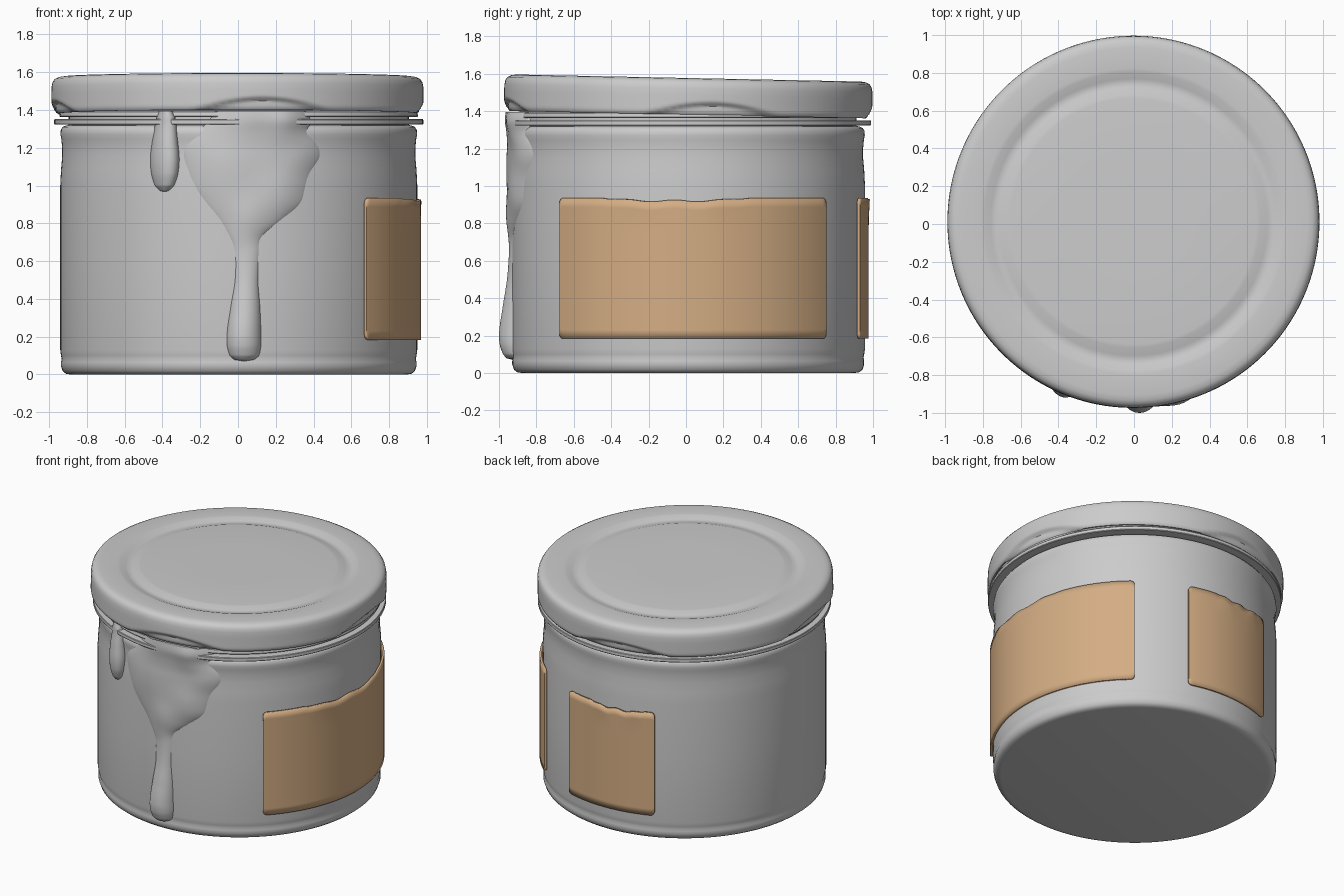
import bpy, bmesh, math
from math import sin, cos, pi, radians, exp, sqrt, asin

if "Cube" in bpy.data.objects:
    bpy.data.objects.remove(bpy.data.objects["Cube"])

CX, CY = 0.004, 0.012          # jar axis


def finish(bm, name, angle=35, loc=(CX, CY, 0)):
    bmesh.ops.remove_doubles(bm, verts=bm.verts, dist=1e-5)
    bmesh.ops.recalc_face_normals(bm, faces=bm.faces)
    me = bpy.data.meshes.new(name)
    bm.to_mesh(me)
    bm.free()
    ob = bpy.data.objects.new(name, me)
    bpy.context.collection.objects.link(ob)
    ob.location = loc
    bpy.ops.object.select_all(action='DESELECT')
    ob.select_set(True)
    bpy.context.view_layer.objects.active = ob
    bpy.ops.object.shade_smooth_by_angle(angle=radians(angle))
    return ob


def grid(bm, rows, closed=False):
    """Skin rows of points with quads."""
    vs = [[bm.verts.new(p) for p in row] for row in rows]
    n = len(vs[0])
    for a, b in zip(vs, vs[1:]):
        for j in range(n if closed else n - 1):
            k = (j + 1) % n
            bm.faces.new((a[j], a[k], b[k], b[j]))
    return vs


def lathe(name, profile, n=128, warp=None, loc=(CX, CY, 0)):
    bm = bmesh.new()
    rows = []
    for r, z in profile:
        row = []
        for j in range(n):
            t = 2 * pi * j / n
            q = r - (warp(t, r, z) if warp else 0)
            row.append((q * cos(t), q * sin(t), z))
        rows.append(row)
    vs = grid(bm, rows, True)
    bm.faces.new(vs[0])
    bm.faces.new(vs[-1])
    return finish(bm, name, loc=loc)


def lerp_table(tab, z):
    """Smooth (Catmull-Rom) lookup in a table keyed by its first column."""
    i = max(k for k in range(len(tab) - 1) if tab[k][0] <= z or k == 0)
    p = [tab[min(max(i + d, 0), len(tab) - 1)] for d in (-1, 0, 1, 2)]
    t = (z - p[1][0]) / (p[2][0] - p[1][0])
    out = []
    for a, b, c, d in zip(*[q[1:] for q in p]):
        out.append(b + 0.5 * t * (c - a + t * (2*a - 5*b + 4*c - d + t * (3*(b - c) + d - a))))
    return out


# Glass body with waisted neck
lathe("jar_body", [
    (0.89, 0), (0.915, 0.004), (0.932, 0.018), (0.941, 0.045), (0.941, 0.065), (0.937, 0.083),
    (0.941, 0.10), (0.945, 0.13), (0.945, 0.6), (0.945, 1.0), (0.941, 1.08), (0.935, 1.15),
    (0.935, 1.2), (0.939, 1.245), (0.944, 1.27), (0.942, 1.295), (0.932, 1.31), (0.915, 1.318),
    (0.90, 1.32), (0.90, 1.5)])

# Neck rings
lathe("neck_ring", [(0.89, 1.323), (0.974, 1.323), (0.977, 1.327), (0.977, 1.347), (0.974, 1.351), (0.89, 1.351)])
lathe("thread_ring", [(0.89, 1.363), (0.945, 1.363), (0.949, 1.368), (0.945, 1.39), (0.89, 1.40)])


# Lid: tilted cap with a ring groove and four lug dents along its lower edge
def lug_dent(t, r, z):
    if r < 0.94 or z > -0.08:
        return 0
    d = (t - radians(8) + pi / 4) % (pi / 2) - pi / 4
    h = 0.075 * (1 - (d / 0.38) ** 2)
    s = min(max((h - (z + 0.197)) / 0.03, 0), 1)
    return 0.022 * s * s * (3 - 2 * s)


lid = lathe("lid", [
    (0.3, 0), (0.65, 0), (0.67, -0.002), (0.71, -0.015), (0.725, -0.018), (0.74, -0.018),
    (0.755, -0.015), (0.79, -0.002), (0.81, 0), (0.92, 0), (0.948, -0.004), (0.968, -0.014),
    (0.979, -0.03), (0.984, -0.055), (0.985, -0.09), (0.985, -0.11), (0.985, -0.12),
    (0.985, -0.13), (0.985, -0.14), (0.985, -0.15), (0.985, -0.16), (0.985, -0.172),
    (0.982, -0.187), (0.974, -0.196), (0.965, -0.196), (0.957, -0.187), (0.952, -0.16),
    (0.952, -0.03), (0.3, -0.03)], n=160, warp=lug_dent, loc=(-0.003, 0.014, 1.577))
lid.rotation_euler.x = -0.0205

# Paper labels with rounded corners and a rumpled upper edge
paper = bpy.data.materials.new("label_paper")
paper.diffuse_color = (0.66, 0.42, 0.23, 1)
paper.use_nodes = True
paper.node_tree.nodes["Principled BSDF"].inputs["Base Color"].default_value = paper.diffuse_color


def label(name, a0, a1, dip0, dip1):
    z0, z1, rad, c = 0.183, 0.935, 0.949, 0.028
    width = radians(a1 - a0) * rad
    ends = [c * (1 - cos(pi / 2 * i / 6)) for i in range(6)]
    n = 60
    us = ends + [c + (width - 2 * c) * i / n for i in range(n + 1)] + [width - e for e in reversed(ends)]
    rows = []
    for u in us:
        d = min(u, width - u, c) if min(u, width - u) < c else c
        cut = c - sqrt(max(c * c - (c - d) ** 2, 0))
        f = (u / width - dip0) / (dip1 - dip0)
        w = sin(pi * f) ** 0.7 if 0 < f < 1 else 0
        top = z1 - cut - w * (0.015 + 0.006 * cos(6 * pi * f))
        row = []
        for i in range(17):
            v = i / 16
            z = z0 + cut + (top - z0 - cut) * v
            r = rad + w * 0.008 * max(0, (v - 0.85) / 0.15) * (0.5 + 0.5 * sin(9 * f))
            t = radians(a0) + u / rad
            row.append((r * cos(t), r * sin(t), z))
        rows.append(row)
    bm = bmesh.new()
    grid(bm, rows)
    ob = finish(bm, name)
    m = ob.modifiers.new("thickness", 'SOLIDIFY')
    m.thickness = 0.016
    # outward side: normals of the open sheet decide the direction
    p = ob.data.polygons[len(ob.data.polygons) // 2]
    m.offset = 1 if p.normal.dot((p.center.x, p.center.y, 0)) > 0 else -1
    ob.data.materials.append(paper)


label("wide_label", -45.6, 50, 0.18, 0.68)
label("narrow_label", 72, 113, 0.3, 0.9)


# Drips running down the front: rows of z, left x, right x, bulge
def drip(name, tab, lumps, base=0.925, steps=90, cols=32):
    rows = []
    lo, hi = tab[0][0], tab[-1][0]
    for i in range(steps + 1):
        s = i / steps
        z = lo + (hi - lo) * (s ** 1.5)
        x0, x1, h = lerp_table(tab, z)
        row = []
        for j in range(cols + 1):
            u = 0.5 - 0.5 * cos(pi * j / cols)
            x = x0 + (x1 - x0) * u
            edge = max(1 - (2 * u - 1) ** 2, 0) ** 0.5
            bump = sum(k * exp(-((x - lx) / w) ** 2 - ((z - lz) / w) ** 2) for lx, lz, w, k in lumps)
            r = base + edge * (max(h, 0) + bump)
            t = asin((x - CX) / r)
            row.append((r * sin(t), -r * cos(t), z))
        rows.append(row)
    bm = bmesh.new()
    grid(bm, rows)
    # close the back against the glass
    bmesh.ops.holes_fill(bm, edges=[e for e in bm.edges if e.is_boundary], sides=0)
    return finish(bm, name, 60)


drip("large_drip", [
    (0.07, 0.025, 0.04, 0.015), (0.078, -0.02, 0.085, 0.045), (0.10, -0.046, 0.113, 0.066),
    (0.15, -0.06, 0.124, 0.083), (0.22, -0.06, 0.124, 0.086), (0.35, -0.043, 0.12, 0.068),
    (0.5, -0.022, 0.112, 0.045), (0.65, -0.028, 0.122, 0.034), (0.73, -0.06, 0.14, 0.034),
    (0.82, -0.12, 0.25, 0.037), (0.90, -0.19, 0.345, 0.04), (0.98, -0.25, 0.375, 0.04),
    (1.06, -0.28, 0.395, 0.04), (1.15, -0.295, 0.438, 0.04), (1.21, -0.285, 0.43, 0.038),
    (1.29, -0.21, 0.375, 0.04), (1.35, -0.15, 0.385, 0.047), (1.395, -0.12, 0.36, 0.045)],
    [(0.27, 1.33, 0.11, 0.035), (0.26, 0.98, 0.13, 0.02), (-0.1, 1.1, 0.16, 0.012),
     (0.36, 1.16, 0.09, 0.012), (0.05, 1.36, 0.12, 0.01), (0.06, 0.83, 0.1, 0.012)])

drip("small_drip", [
    (0.965, -0.395, -0.385, 0.012), (0.972, -0.418, -0.362, 0.035), (1.0, -0.443, -0.335, 0.058),
    (1.06, -0.46, -0.316, 0.075), (1.14, -0.465, -0.31, 0.08), (1.24, -0.454, -0.318, 0.072),
    (1.32, -0.44, -0.325, 0.062), (1.36, -0.432, -0.332, 0.06), (1.395, -0.42, -0.345, 0.055)],
    [], steps=48, cols=20)
